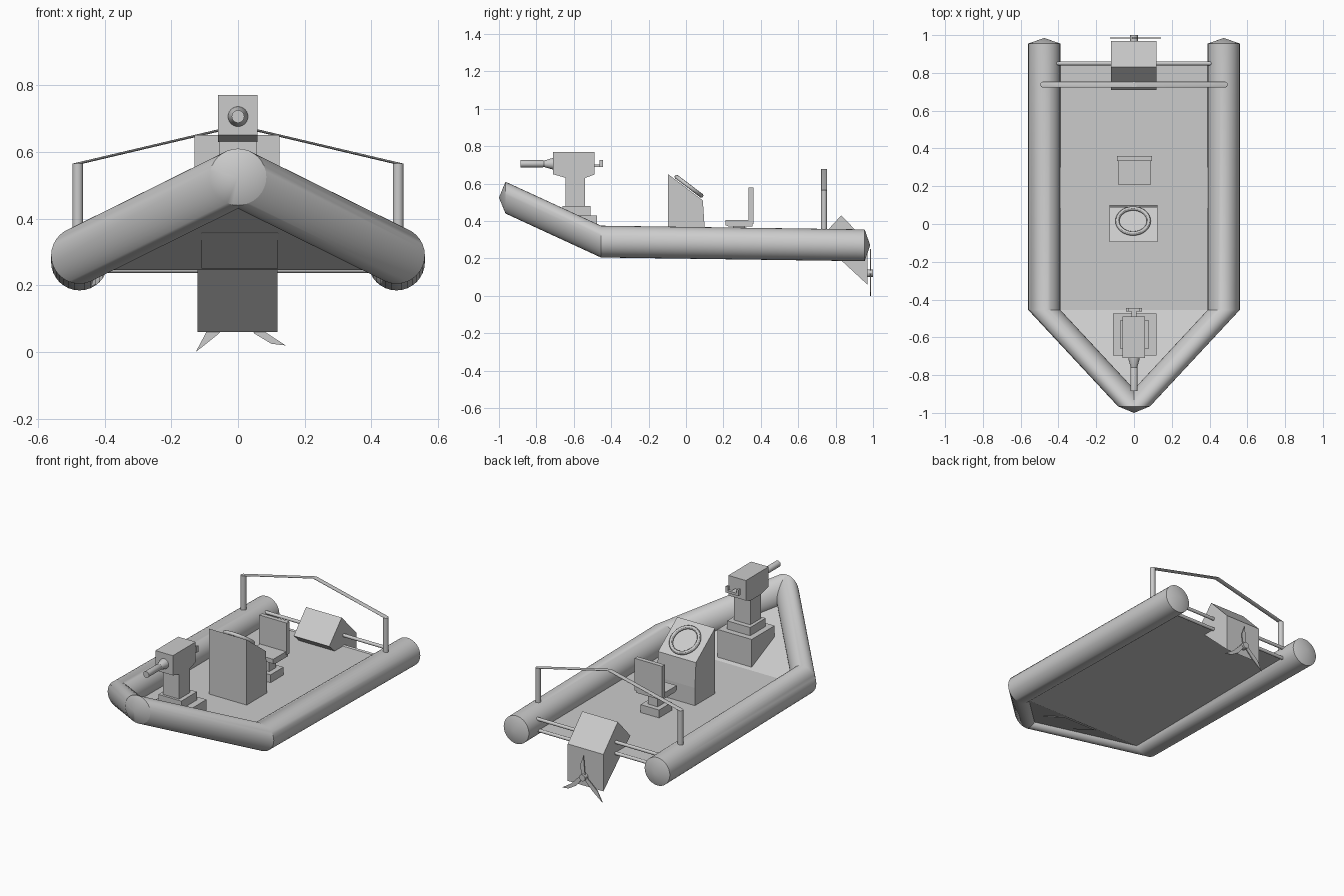
import bpy, bmesh, math
from mathutils import Matrix, Vector

if "Cube" in bpy.data.objects:
    bpy.data.objects.remove(bpy.data.objects["Cube"])

grey = bpy.data.materials.new("light_grey")
grey.diffuse_color = (0.6, 0.6, 0.6, 1)
grey.use_nodes = True
grey.node_tree.nodes["Principled BSDF"].inputs["Base Color"].default_value = grey.diffuse_color


def finish(name, bm, smooth=False):
    bmesh.ops.recalc_face_normals(bm, faces=bm.faces[:])
    me = bpy.data.meshes.new(name)
    bm.to_mesh(me)
    bm.free()
    me.materials.append(grey)
    ob = bpy.data.objects.new(name, me)
    bpy.context.collection.objects.link(ob)
    if smooth:
        bpy.ops.object.select_all(action='DESELECT')
        ob.select_set(True)
        bpy.context.view_layer.objects.active = ob
        bpy.ops.object.shade_smooth_by_angle(angle=math.radians(30))
    return ob


def box(name, x0, x1, y0, y1, z0, z1):
    bm = bmesh.new()
    m = Matrix.Translation(((x0 + x1) / 2, (y0 + y1) / 2, (z0 + z1) / 2))
    bmesh.ops.create_cube(bm, size=1, matrix=m @ Matrix.Diagonal((x1 - x0, y1 - y0, z1 - z0, 1)))
    return finish(name, bm)


def prism(name, pts, axis, a, b):
    """Extrude a 2D profile: (y, z) along x, or (x, z) along y, or (x, y) along z."""
    bm = bmesh.new()

    def put(p, d):
        c = list(p)
        c.insert("xyz".index(axis), d)
        return bm.verts.new(c)
    lo, hi = [put(p, a) for p in pts], [put(p, b) for p in pts]
    bm.faces.new(lo)
    bm.faces.new(hi)
    for i in range(len(pts)):
        j = (i + 1) % len(pts)
        bm.faces.new((lo[i], lo[j], hi[j], hi[i]))
    return finish(name, bm)


def loft(name, stations, plane, tips=(None, None), n=32):
    """Join circles (centre, radius), all lying in one plane; ends close flat or to a tip."""
    bm = bmesh.new()
    rings = []
    for c, r in stations:
        ring = []
        for i in range(n):
            u = r * math.cos(2 * math.pi * i / n)
            v = r * math.sin(2 * math.pi * i / n)
            off = {"xz": (u, 0, v), "xy": (u, v, 0), "yz": (0, u, v)}[plane]
            ring.append(bm.verts.new(Vector(c) + Vector(off)))
        rings.append(ring)
    for a, b in zip(rings, rings[1:]):
        for i in range(n):
            j = (i + 1) % n
            bm.faces.new((a[i], a[j], b[j], b[i]))
    for ring, tip in zip((rings[0], rings[-1]), tips):
        if tip is None:
            bm.faces.new(ring)
        else:
            t = bm.verts.new(tip)
            for i in range(n):
                bm.faces.new((ring[i], ring[(i + 1) % n], t))
    return finish(name, bm, True)


# Inflatable side tubes meeting at the bow, and the arch halves over the stern
for side, s in (("left", -1), ("right", 1)):
    loft(side + "_tube",
         [((s * .475, .955, .27), .085), ((s * .475, -.455, .29), .085), ((0, -.965, .525), .085)],
         "xz", ((s * .475, .985, .27), (0, -1, .525)))
    loft(side + "_arch",
         [((s * .48, .738, .30), .016), ((s * .48, .738, .565), .016), ((0, .738, .678), .016)],
         "xy", n=16)

# Floor and raised bow floor
box("floor", -.41, .41, -.455, .845, .246, .252)
bm = bmesh.new()
tri = [(-.45, -.455), (.45, -.455), (0, -.95)]
top = [bm.verts.new((x, y, .252 - (y + .455) * .46)) for x, y in tri]
low = [bm.verts.new((v.co.x, v.co.y, v.co.z - .006)) for v in top]
bm.faces.new(top)
bm.faces.new(low)
for i in range(3):
    j = (i + 1) % 3
    bm.faces.new((top[i], top[j], low[j], low[i]))
finish("bow_floor", bm)

# Stern cross rods
for label, z in (("lower", .247), ("upper", .315)):
    loft(label + "_stern_rod", [((-.41, .85, z), .01), ((.41, .85, z), .01)], "yz", n=16)

# Outboard motor and propeller
prism("motor", [(.71, .30), (.83, .43), (.97, .285), (.97, .06)], "x", -.122, .118)
loft("propeller_hub", [((0, .965, .12), .02), ((0, 1, .12), .02)], "xz", n=16)
blades = [[(-.012, .125), (.012, .125), (.022, .19), (0, .25)],
          [(-.005, .11), (-.015, .13), (-.095, .06), (-.127, 0), (-.058, .055)],
          [(.005, .11), (.015, .13), (.085, .058), (.143, .02), (.10, .025), (.05, .055)]]
for i, pts in enumerate(blades):
    prism("propeller_blade_%d" % (i + 1), pts, "y", .983, .988)

# Helm console with a tilted steering wheel
prism("console", [(-.095, .25), (-.095, .65), (.09, .51), (.1, .36), (.1, .25)], "x", -.13, .125)
bpy.ops.mesh.primitive_torus_add(major_radius=.083, minor_radius=.011, major_segments=32,
                                 minor_segments=12, location=(-.005, .016, .586),
                                 rotation=(-math.atan2(.14, .185), 0, 0))
wheel = bpy.context.object
wheel.name = "steering_wheel"
wheel.data.materials.append(grey)
bpy.ops.object.shade_smooth_by_angle()

# Helm seat
box("seat_base", -.06, .065, .22, .345, .25, .30)
box("seat_neck", -.03, .035, .25, .315, .30, .37)
prism("seat", [(.21, .378), (.23, .37), (.355, .37), (.355, .405), (.21, .405)], "x", -.085, .09)
box("seat_back", -.09, .095, .333, .36, .385, .58)

# Bow gun on its stepped mount
prism("mount_base", [(-.475, .25), (-.475, .43), (-.695, .43), (-.695, .355)], "x", -.11, .12)
box("mount_step", -.075, .08, -.66, -.51, .43, .48)
box("mount_post", -.055, .055, -.645, -.54, .48, .635)
prism("gun_body", [(-.71, .77), (-.71, .65), (-.64, .63), (-.54, .63), (-.49, .648), (-.49, .77)],
      "x", -.06, .058)
loft("gun_barrel", [((0, -.70, .706), .03), ((0, -.715, .706), .03), ((0, -.76, .706), .017),
                    ((0, -.765, .706), .019), ((0, -.885, .706), .019)], "xz", n=24)

# Rear gun grip
box("grip_stem", -.012, .012, -.495, -.455, .688, .702)
box("grip_bar", -.042, .042, -.462, -.444, .688, .702)
for side, x in (("left", -.036), ("right", .036)):
    box(side + "_grip", x - .007, x + .007, -.462, -.444, .688, .726)
